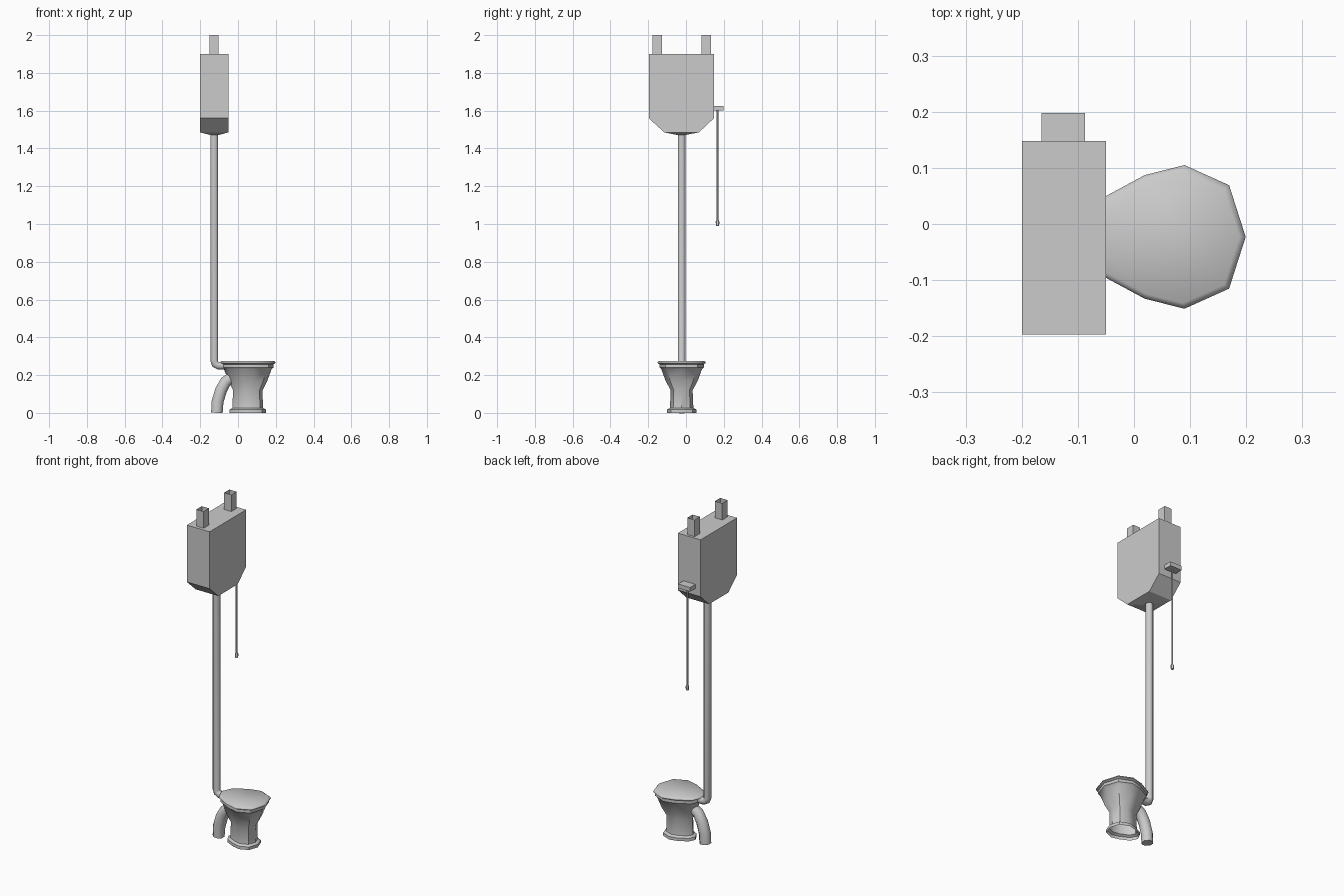
import bpy, bmesh, math
from mathutils import Vector

if "Cube" in bpy.data.objects:
    bpy.data.objects.remove(bpy.data.objects["Cube"])

YC = -0.023   # centre line of bowl and pipes
XP = -0.126   # centre line of tank and pipes


def loft(name, rings, cap_start=True, cap_end=True, smooth=None):
    """Join equal-length rings of points into one surface."""
    bm = bmesh.new()
    vs = [[bm.verts.new(p) for p in ring] for ring in rings]
    n = len(vs[0])
    for a, b in zip(vs, vs[1:]):
        for i in range(n):
            j = (i + 1) % n
            bm.faces.new((a[i], a[j], b[j], b[i]))
    if cap_start:
        bm.faces.new(vs[0][::-1])
    if cap_end:
        bm.faces.new(vs[-1])
    bmesh.ops.recalc_face_normals(bm, faces=bm.faces)
    me = bpy.data.meshes.new(name)
    bm.to_mesh(me)
    bm.free()
    ob = bpy.data.objects.new(name, me)
    bpy.context.collection.objects.link(ob)
    if smooth:
        bpy.ops.object.select_all(action='DESELECT')
        bpy.context.view_layer.objects.active = ob
        ob.select_set(True)
        bpy.ops.object.shade_smooth_by_angle(angle=math.radians(smooth))
    return ob


def tube(name, path, radii, y=YC, sides=8):
    """Round tube along an x,z path."""
    pts = [Vector((x, 0, z)) for x, z in path]
    rings = []
    for i, p in enumerate(pts):
        t = (pts[min(i + 1, len(pts) - 1)] - pts[max(i - 1, 0)]).normalized()
        side = Vector((t.z, 0, -t.x))
        ring = []
        for k in range(sides):
            a = 2 * math.pi * (k + 0.5) / sides
            ring.append(p + Vector((0, y, 0)) + radii[i] * (side * math.cos(a) + Vector((0, math.sin(a), 0))))
        rings.append(ring)
    return loft(name, rings, smooth=50)


def rect(x0, x1, y0, y1, z):
    return [(x0, y0, z), (x1, y0, z), (x1, y1, z), (x0, y1, z)]


# Tank with sloping ends and a shallow hipped underside
loft("tank", [
    rect(-0.15, -0.10, -0.05, 0.00, 1.472),
    rect(-0.20, -0.05, -0.115, 0.068, 1.485),
    rect(-0.20, -0.05, -0.197, 0.148, 1.56),
    rect(-0.20, -0.05, -0.197, 0.148, 1.90)])

# Open square stubs on top of the tank
for name, y in (("left_top_stub", -0.153), ("right_top_stub", 0.108)):
    loft(name, [rect(-0.15, -0.102, y - 0.025, y + 0.025, z) for z in (1.9, 2.0)],
         cap_start=False, cap_end=False)

# Flush lever, pull chain and handle
loft("flush_lever", [rect(-0.165, -0.087, 0.148, 0.198, z) for z in (1.60, 1.625)])
tube("pull_chain", [(XP, 1.60), (XP, 1.02)], [0.005] * 2, y=0.167, sides=6)
tube("pull_handle", [(XP, 1.02), (XP, 1.012), (XP, 0.99)], [0.006, 0.01, 0.008], y=0.167, sides=6)

# Flush pipe with elbow into the back of the bowl
tube("flush_pipe", [(XP, 1.48), (XP, 0.275), (-0.12, 0.258), (-0.105, 0.25), (-0.05, 0.25)],
     [0.022] * 5)

# Curved waste pipe
tube("waste_pipe", [(-0.112, 0), (-0.108, 0.06), (-0.09, 0.12), (-0.065, 0.165), (-0.02, 0.20)],
     [0.033, 0.034, 0.034, 0.033, 0.03])

# Ten-sided egg outline shared by bowl and lid
HALF = [(0.9, 0.72), (0.63, 1), (0.39, 0.86), (0.1, 0.5)]
EGG = [(1, 0)] + HALF + [(0, 0)] + [(u, -v) for u, v in reversed(HALF)]


def egg(x0, x1, half, z):
    return [(x0 + u * (x1 - x0), YC + v * half, z) for u, v in EGG]


# Bowl: foot, waist, flare and rim
loft("bowl", [egg(*r) for r in (
    (-0.046, 0.147, 0.078, 0.0), (-0.046, 0.147, 0.078, 0.018),
    (-0.03, 0.132, 0.062, 0.026), (-0.026, 0.13, 0.058, 0.12),
    (-0.05, 0.155, 0.085, 0.17), (-0.075, 0.178, 0.108, 0.232),
    (-0.085, 0.188, 0.117, 0.24), (-0.085, 0.188, 0.117, 0.258))],
    cap_start=False, smooth=40)

# Lid with softened edge
loft("lid", [egg(*r) for r in (
    (-0.083, 0.187, 0.116, 0.256), (-0.096, 0.199, 0.128, 0.264),
    (-0.094, 0.197, 0.126, 0.27), (-0.085, 0.188, 0.118, 0.276))], smooth=60)
